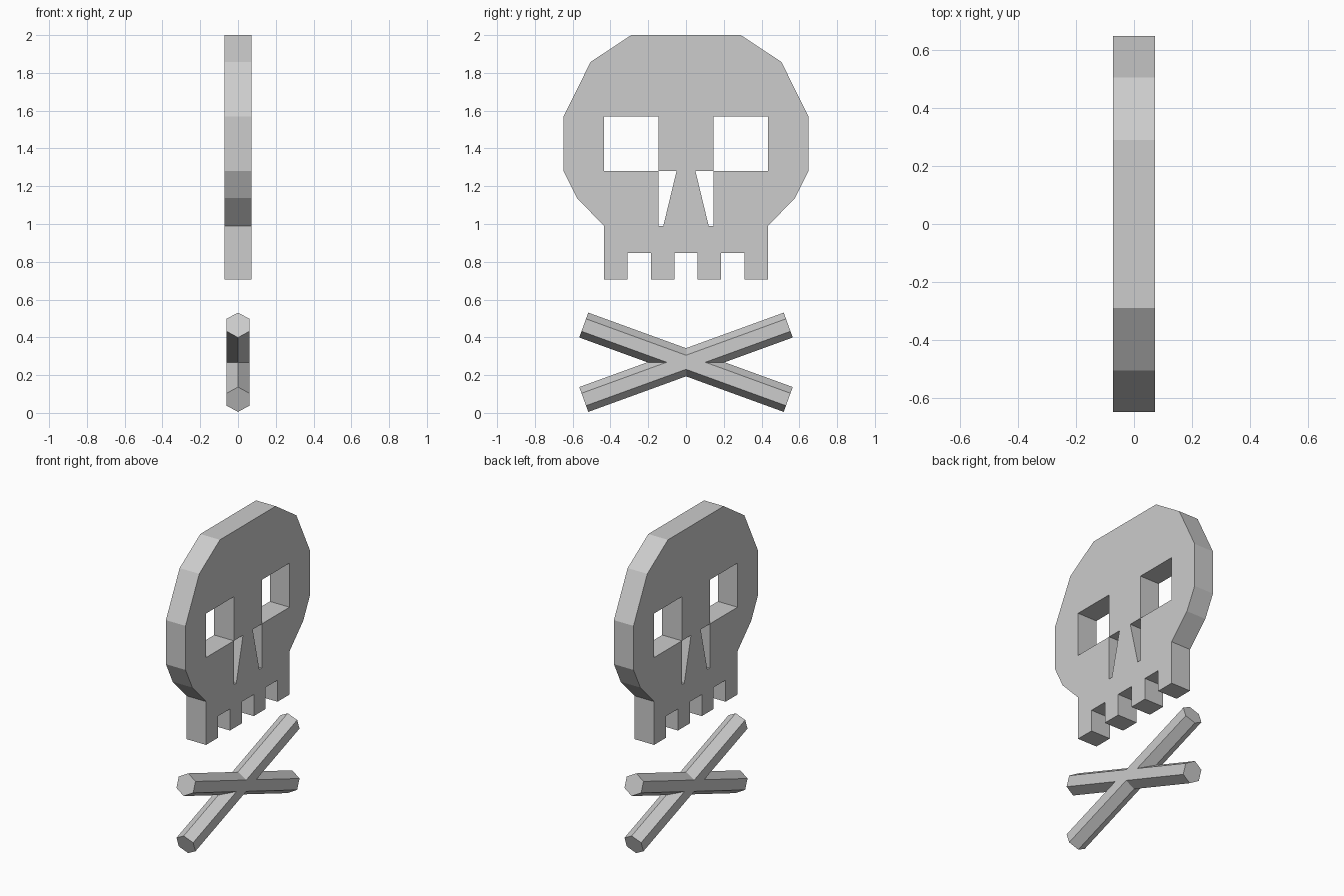
import bpy
import bmesh
import math
from mathutils import Matrix

cube = bpy.data.objects.get("Cube")
if cube:
    bpy.data.objects.remove(cube, do_unlink=True)

GREY = (0.604, 0.604, 0.604, 1.0)
grey = bpy.data.materials.new("light_grey")
grey.use_nodes = True
grey.diffuse_color = GREY
grey.node_tree.nodes["Principled BSDF"].inputs["Base Color"].default_value = GREY


def add_object(name, bm):
    bmesh.ops.recalc_face_normals(bm, faces=bm.faces[:])
    mesh = bpy.data.meshes.new(name)
    bm.to_mesh(mesh)
    bm.free()
    mesh.materials.append(grey)
    obj = bpy.data.objects.new(name, mesh)
    bpy.context.collection.objects.link(obj)
    return obj


# Skull levels and half widths
HALF_THICK = 0.0715
TOP, EYE_TOP, EYE_LOW, JAW, GUM, TEETH = 2.0, 1.57, 1.28, 0.99, 0.847, 0.705
WIDE, OUTER, INNER = 0.648, 0.434, 0.145
NOSE_TOP, NOSE_LOW = 0.05, 0.12
GAP_A, GAP_B, GAP_C = 0.062, 0.186, 0.31

# Half of the skull as (y, z) panels that leave the eye and nostril open
brow = [(0, TOP), (0.29, TOP), (0.505, 1.858), (WIDE, EYE_TOP),
        (OUTER, EYE_TOP), (INNER, EYE_TOP), (0, EYE_TOP)]
bridge = [(0, EYE_TOP), (INNER, EYE_TOP), (INNER, EYE_LOW),
          (NOSE_TOP, EYE_LOW), (0, EYE_LOW)]
temple = [(OUTER, EYE_TOP), (WIDE, EYE_TOP), (WIDE, EYE_LOW), (OUTER, EYE_LOW)]
cheek = [(INNER, EYE_LOW), (OUTER, EYE_LOW), (WIDE, EYE_LOW),
         (0.577, 1.137), (OUTER, JAW), (INNER, JAW)]
septum = [(0, EYE_LOW), (NOSE_TOP, EYE_LOW), (NOSE_LOW, JAW), (0, JAW)]
jaw = [(0, JAW), (NOSE_LOW, JAW), (INNER, JAW), (OUTER, JAW), (OUTER, GUM),
       (GAP_C, GUM), (GAP_B, GUM), (GAP_A, GUM), (0, GUM)]
teeth = [[(a, GUM), (b, GUM), (b, TEETH), (a, TEETH)]
         for a, b in ((GAP_A, GAP_B), (GAP_C, OUTER))]

bm = bmesh.new()
for side in (1, -1):
    for panel in [brow, bridge, temple, cheek, septum, jaw] + teeth:
        points = panel[::side]
        bm.faces.new([bm.verts.new((-HALF_THICK, side * y, z)) for y, z in points])
bmesh.ops.remove_doubles(bm, verts=bm.verts[:], dist=0.0005)

# Thicken the panels into a plate
result = bmesh.ops.extrude_face_region(bm, geom=bm.faces[:], use_keep_orig=True)
front = [g for g in result["geom"] if isinstance(g, bmesh.types.BMVert)]
bmesh.ops.translate(bm, verts=front, vec=(2 * HALF_THICK, 0, 0))
add_object("skull", bm)


# Crossed six-sided bones, flat towards both broad sides
def add_bone(name, angle):
    bm = bmesh.new()
    bmesh.ops.create_cone(bm, cap_ends=True, segments=6,
                          radius1=0.07, radius2=0.07, depth=1.152)
    corner = max(bm.verts, key=lambda v: v.co.y)
    spin = math.pi / 2 - math.atan2(corner.co.y, corner.co.x)
    place = (Matrix.Translation((0, 0, 0.268))
             @ Matrix.Rotation(angle, 4, 'X')
             @ Matrix.Rotation(math.pi / 2, 4, 'X')
             @ Matrix.Rotation(spin, 4, 'Z'))
    bmesh.ops.transform(bm, matrix=place, verts=bm.verts[:])
    return add_object(name, bm)


bones = add_bone("crossed_bones", math.radians(20))
cutter = add_bone("second_bone_helper", math.radians(-20))

# Fuse both bones into one solid and drop the helper
union = bones.modifiers.new("fuse", 'BOOLEAN')
union.operation = 'UNION'
union.solver = 'EXACT'
union.object = cutter
bpy.context.view_layer.objects.active = bones
bpy.ops.object.modifier_apply(modifier=union.name)
bpy.data.objects.remove(cutter, do_unlink=True)
